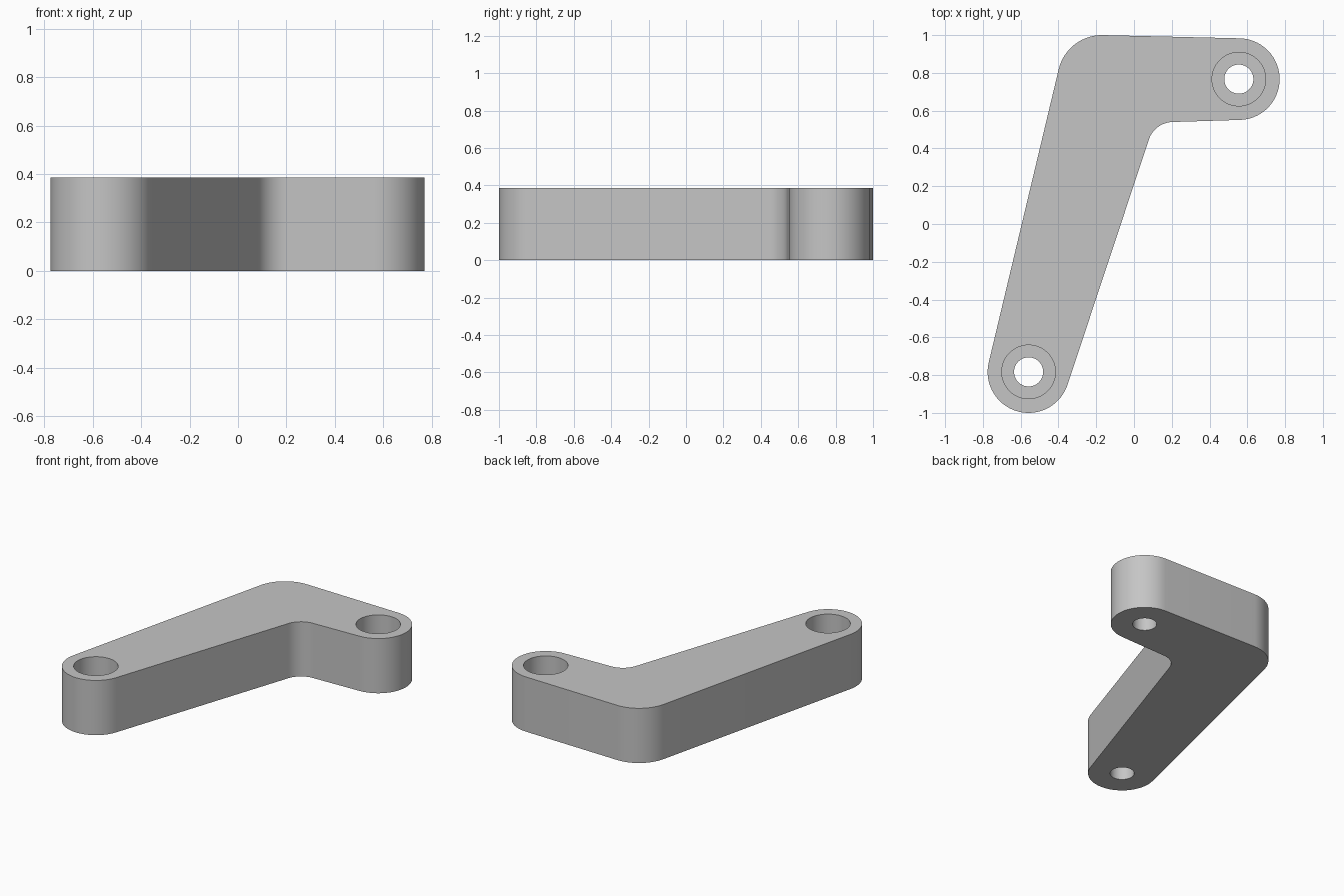
import bpy, bmesh, math
from mathutils import Vector

cube = bpy.data.objects.get("Cube")
if cube:
    bpy.data.objects.remove(cube, do_unlink=True)

HEIGHT = 0.385
BORE_DEPTH = 0.19
HOLE_RADIUS, BORE_RADIUS = 0.077, 0.142
FRONT_EYE, SIDE_EYE = Vector((-0.558, -0.783)), Vector((0.555, 0.767))

grey = bpy.data.materials.new("plain grey")
grey.use_nodes = True
grey.diffuse_color = (0.56, 0.56, 0.56, 1)
grey.node_tree.nodes["Principled BSDF"].inputs["Base Color"].default_value = grey.diffuse_color


def tangent_normal(a, b):
    """Outward normal of the line tangent to two (centre, signed radius) circles."""
    span = b[0] - a[0]
    e = span.normalized()
    k = (a[1] - b[1]) / span.length
    return e * k + Vector((e.y, -e.x)) * math.sqrt(1 - k * k)


def belt_outline(circles):
    """Counter-clockwise outline round the circles; a negative radius is a hollow fillet."""
    points = []
    for i, circle in enumerate(circles):
        n_in = tangent_normal(circles[i - 1], circle)
        n_out = tangent_normal(circle, circles[(i + 1) % len(circles)])
        start = math.atan2(n_in.y, n_in.x)
        turn = (math.atan2(n_out.y, n_out.x) - start) % math.tau
        if circle[1] < 0:
            turn -= math.tau
        steps = max(4, round(abs(turn) / math.radians(5)))
        for s in range(steps + 1):
            t = start + turn * s / steps
            points.append(circle[0] + Vector((math.cos(t), math.sin(t))) * circle[1])
    return points


def extrude(name, points, z0, z1):
    bm = bmesh.new()
    face = bm.faces.new([bm.verts.new((p.x, p.y, z0)) for p in points])
    top = bmesh.ops.extrude_face_region(bm, geom=[face])["geom"]
    bmesh.ops.translate(bm, vec=(0, 0, z1 - z0),
                        verts=[v for v in top if isinstance(v, bmesh.types.BMVert)])
    bmesh.ops.recalc_face_normals(bm, faces=bm.faces)
    mesh = bpy.data.meshes.new(name)
    bm.to_mesh(mesh)
    bm.free()
    mesh.materials.append(grey)
    obj = bpy.data.objects.new(name, mesh)
    bpy.context.collection.objects.link(obj)
    return obj


def disc(centre, radius, count=64):
    return [centre + Vector((math.cos(math.tau * i / count), math.sin(math.tau * i / count))) * radius
            for i in range(count)]


def select_only(obj):
    bpy.ops.object.select_all(action="DESELECT")
    obj.select_set(True)
    bpy.context.view_layer.objects.active = obj


# Bent arm: front eye, inner fillet, side eye, outer corner
arm = extrude("bent_lever_arm", belt_outline([
    (FRONT_EYE, 0.217),
    (Vector((0.207, 0.405)), -0.135),
    (SIDE_EYE, 0.216),
    (Vector((-0.17, 0.765)), 0.235),
]), 0, HEIGHT)

# Through holes with wider bores sunk from the top
for centre in (FRONT_EYE, SIDE_EYE):
    for radius, bottom in ((HOLE_RADIUS, -0.1), (BORE_RADIUS, HEIGHT - BORE_DEPTH)):
        cutter = extrude("hole_cutter", disc(centre, radius), bottom, HEIGHT + 0.1)
        cutter.hide_render = True
        cut = arm.modifiers.new("hole", "BOOLEAN")
        cut.operation = "DIFFERENCE"
        cut.solver = "EXACT"
        cut.object = cutter
        select_only(arm)
        bpy.ops.object.modifier_apply(modifier=cut.name)
        bpy.data.objects.remove(cutter, do_unlink=True)

select_only(arm)
bpy.ops.object.shade_smooth_by_angle(angle=math.radians(30))
